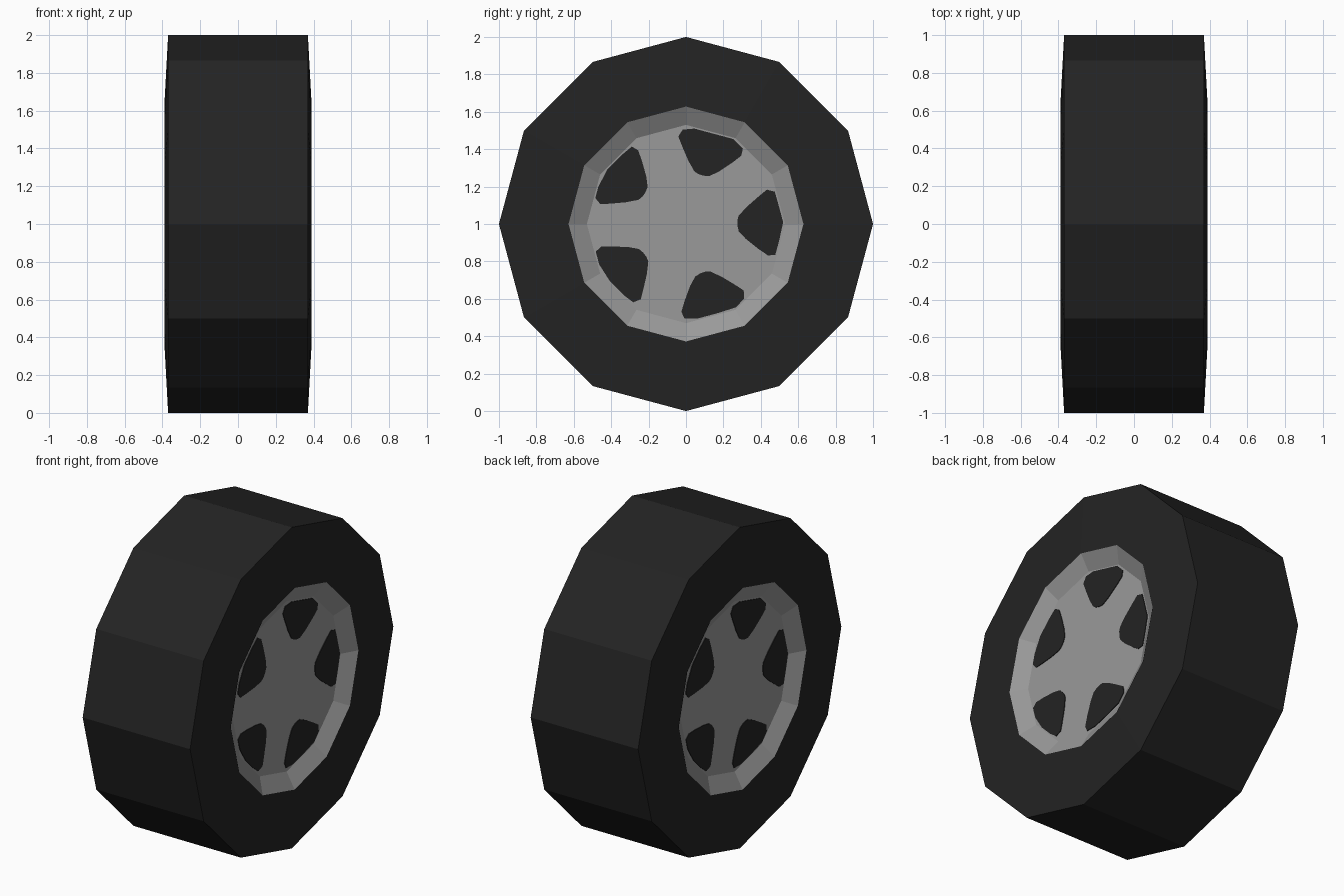
import bpy, bmesh, math

if "Cube" in bpy.data.objects:
    bpy.data.objects.remove(bpy.data.objects["Cube"])

SIDES = 12


def material(name, value):
    m = bpy.data.materials.new(name)
    m.diffuse_color = (value, value, value, 1)
    m.use_nodes = True
    m.node_tree.nodes["Principled BSDF"].inputs["Base Color"].default_value = m.diffuse_color
    return m


rubber = material("black rubber", 0.017)
metal = material("grey metal", 0.32)


def point(x, r, a, side):
    # polar point around the wheel axle; side -1 is a half turn about z
    return (side * x, side * r * math.cos(a), 1 + r * math.sin(a))


def finish(name, bm, mat):
    mesh = bpy.data.meshes.new(name)
    bmesh.ops.recalc_face_normals(bm, faces=bm.faces)
    bm.to_mesh(mesh)
    bm.free()
    mesh.materials.append(mat)
    obj = bpy.data.objects.new(name, mesh)
    bpy.context.collection.objects.link(obj)
    return obj


def lathe(name, profile, mat, side=1, cap=False):
    bm = bmesh.new()
    rings = [[bm.verts.new(point(x, r, math.tau * i / SIDES, side)) for i in range(SIDES)]
             for x, r in profile]
    for a, b in zip(rings, rings[1:]):
        for i in range(SIDES):
            j = (i + 1) % SIDES
            bm.faces.new((a[i], a[j], b[j], b[i]))
    if cap:
        bm.faces.new(rings[-1])
    obj = finish(name, bm, mat)
    if cap:  # open shell: make sure it faces outwards
        if obj.data.polygons[-1].normal.x * side < 0:
            obj.data.flip_normals()
    return obj


# Tyre: twelve-sided tread with slightly bulged side walls
lathe("tyre", [(-.39, .628), (-.37, 1), (.37, 1), (.39, .628)], rubber)

# Outline of one opening between spokes: radius, angle in degrees
OPENING = [(.275, -3), (.285, -9), (.33, -15), (.41, -20), (.47, -22), (.505, -20),
           (.525, -12), (.525, 0), (.525, 12), (.505, 19), (.47, 22), (.42, 20),
           (.34, 15), (.285, 8), (.275, 3)]
DISC_X = .335


def disc_limit(a):
    # radius of the twelve-sided disc edge at angle a
    step = math.tau / SIDES
    return .522 * math.cos(step / 2) / math.cos(a % step - step / 2)


for side, label in ((1, "right"), (-1, "left")):
    # Recessed rim lip and wheel disc
    lathe(label + "_rim", [(.39, .628), (DISC_X, .53)], metal, side).data
    lathe(label + "_disc", [(DISC_X, .53), (DISC_X, .2)], metal, side, cap=True)

    # Five dark openings as thin plates on the disc
    bm = bmesh.new()
    for k in range(5):
        lower, upper = [], []
        for r, deg in OPENING:
            a = math.radians(deg + 1 + 72 * k)
            r = min(r, disc_limit(a))
            lower.append(bm.verts.new(point(DISC_X - .001, r, a, side)))
            upper.append(bm.verts.new(point(DISC_X + .004, r, a, side)))
        bm.faces.new(upper)
        bm.faces.new(lower)
        n = len(upper)
        for i in range(n):
            j = (i + 1) % n
            bm.faces.new((lower[i], lower[j], upper[j], upper[i]))
    finish(label + "_openings", bm, rubber)

    # Rim lip is an open band: turn it towards the axle
    rim = bpy.data.objects[label + "_rim"].data
    if rim.polygons[0].normal.x * side < 0:
        rim.flip_normals()

# Tyre band must face away from the axle
tyre = bpy.data.objects["tyre"].data
tread = tyre.polygons[SIDES]
if tread.normal.y * tread.center.y + tread.normal.z * (tread.center.z - 1) < 0:
    tyre.flip_normals()
